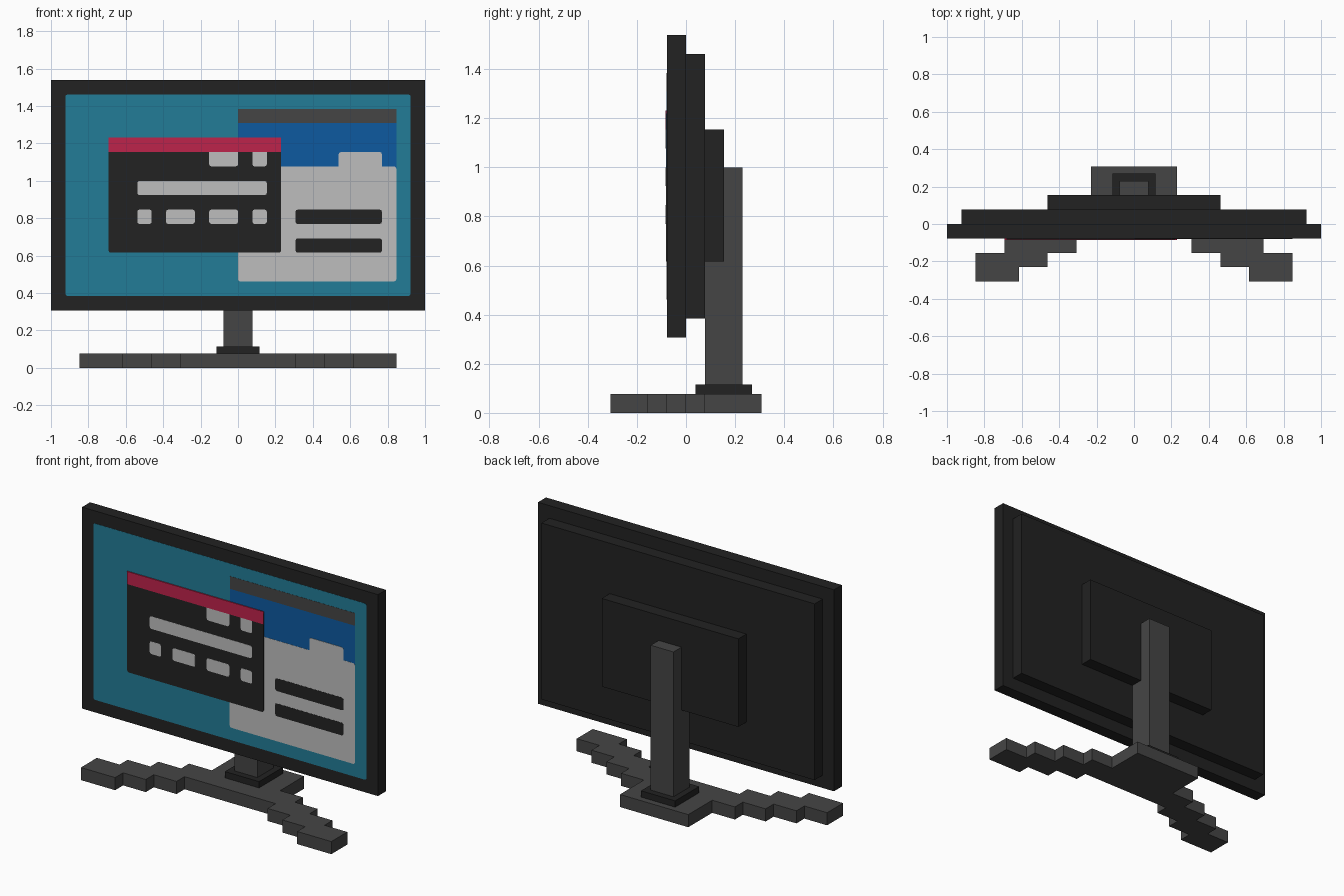
import bpy, bmesh, math
from mathutils import Vector

cube = bpy.data.objects.get("Cube")
if cube:
    bpy.data.objects.remove(cube, do_unlink=True)

U = 1 / 13  # design unit: the screen is 26 units wide


def material(name, r, g, b):
    """Material from 0-255 sRGB values, stored linear."""
    lin = [((c / 255 + 0.055) / 1.055) ** 2.4 for c in (r, g, b)]
    m = bpy.data.materials.new(name)
    m.use_nodes = True
    m.diffuse_color = (*lin, 1)
    m.node_tree.nodes["Principled BSDF"].inputs["Base Color"].default_value = (*lin, 1)
    return m


BLACK = material("black plastic", 34, 34, 34)
GREY = material("dark grey", 69, 69, 69)
TEAL = material("teal", 34, 124, 151)
RED = material("crimson", 190, 35, 75)
BLUE = material("blue", 13, 90, 160)
LIGHT = material("light grey", 190, 190, 190)


def prism(name, points, direction, mat):
    """Extrude a closed outline (in units) along a vector."""
    bm = bmesh.new()
    face = bm.faces.new([bm.verts.new(Vector(p) * U) for p in points])
    top = bmesh.ops.extrude_face_region(bm, geom=[face])["geom"]
    bmesh.ops.translate(bm, vec=Vector(direction) * U,
                        verts=[v for v in top if isinstance(v, bmesh.types.BMVert)])
    bmesh.ops.recalc_face_normals(bm, faces=bm.faces)
    mesh = bpy.data.meshes.new(name)
    bm.to_mesh(mesh)
    bm.free()
    mesh.materials.append(mat)
    ob = bpy.data.objects.new(name, mesh)
    bpy.context.collection.objects.link(ob)
    return ob


def box(name, x0, x1, y0, y1, z0, z1, mat):
    pts = [(x0, y0, z0), (x1, y0, z0), (x1, y1, z0), (x0, y1, z0)]
    return prism(name, pts, (0, 0, z1 - z0), mat)


def plate(name, x0, x1, z0, z1, layer, mat, radius=0.15):
    """Very thin plate on the screen front, with optionally rounded corners."""
    pts = []
    corners = [(x1, z1, -1, -1), (x0, z1, 1, -1), (x0, z0, 1, 1), (x1, z0, -1, 1)]
    for i, (x, z, sx, sz) in enumerate(corners):
        steps = (0, 45, 90) if radius else (0,)
        for a in steps:
            t = math.radians(90 * i + a)
            pts.append((x + sx * radius + radius * math.cos(t), -0.98,
                        z + sz * radius + radius * math.sin(t)))
        if not radius:
            pts[-1] = (x, -0.98, z)
    return prism(name, pts, (0, -0.02 - 0.014 * layer, 0), mat)


# Display housing, stepping back in three layers
box("screen_frame", -13, 13, -1, 0, 4, 20, BLACK)
box("rear_housing", -12, 12, 0, 1, 5, 19, BLACK)
box("mount_block", -6, 6, 1, 2, 8, 15, BLACK)

# Stand post, notched around the mount block
prism("stand_post", [(-1, 1, 1.5), (-1, 3, 1.5), (-1, 3, 13), (-1, 2, 13),
                     (-1, 2, 8), (-1, 1, 8)], (2, 0, 0), GREY)
box("post_collar", -1.5, 1.5, 0.5, 3.5, 1, 1.5, BLACK)

# Foot: half outline with stepped arm, mirrored
half = [(4, -1), (4, -2), (6, -2), (6, -3), (8, -3), (8, -4), (11, -4), (11, -2),
        (9, -2), (9, -1), (7, -1), (7, 0), (5, 0), (5, 1), (3, 1), (3, 4)]
outline = half + [(-x, y) for x, y in reversed(half)]
prism("stand_foot", [(x, y, 0) for x, y in outline], (0, 0, 1), GREY)

# Desktop background
plate("desktop", -12, 12, 5, 19, 1, TEAL)

# Rear window
plate("rear_window_title", 0, 11, 17, 18, 2, GREY, 0)
plate("rear_window_header", 0, 11, 13, 17, 2, BLUE, 0)
plate("rear_window_page", 0, 11, 6, 14, 3, LIGHT)
plate("rear_window_tab", 7, 10, 13, 15, 4, LIGHT)
for i, z in enumerate((8, 10)):
    plate(f"rear_window_bar_{i + 1}", 4, 10, z, z + 1, 4, BLACK)

# Front window with rows of light blocks
plate("front_window", -9, 3, 8, 16, 5, BLACK)
plate("front_window_title", -9, 3, 15, 16, 7, RED, 0)
blocks = [(-2, 0, 14, 15.5), (1, 2, 14, 15.5), (-7, 2, 12, 13),
          (-7, -6, 10, 11), (-5, -3, 10, 11), (-2, 0, 10, 11), (1, 2, 10, 11)]
for i, b in enumerate(blocks):
    plate(f"front_window_block_{i + 1}", *b, 6, LIGHT)
